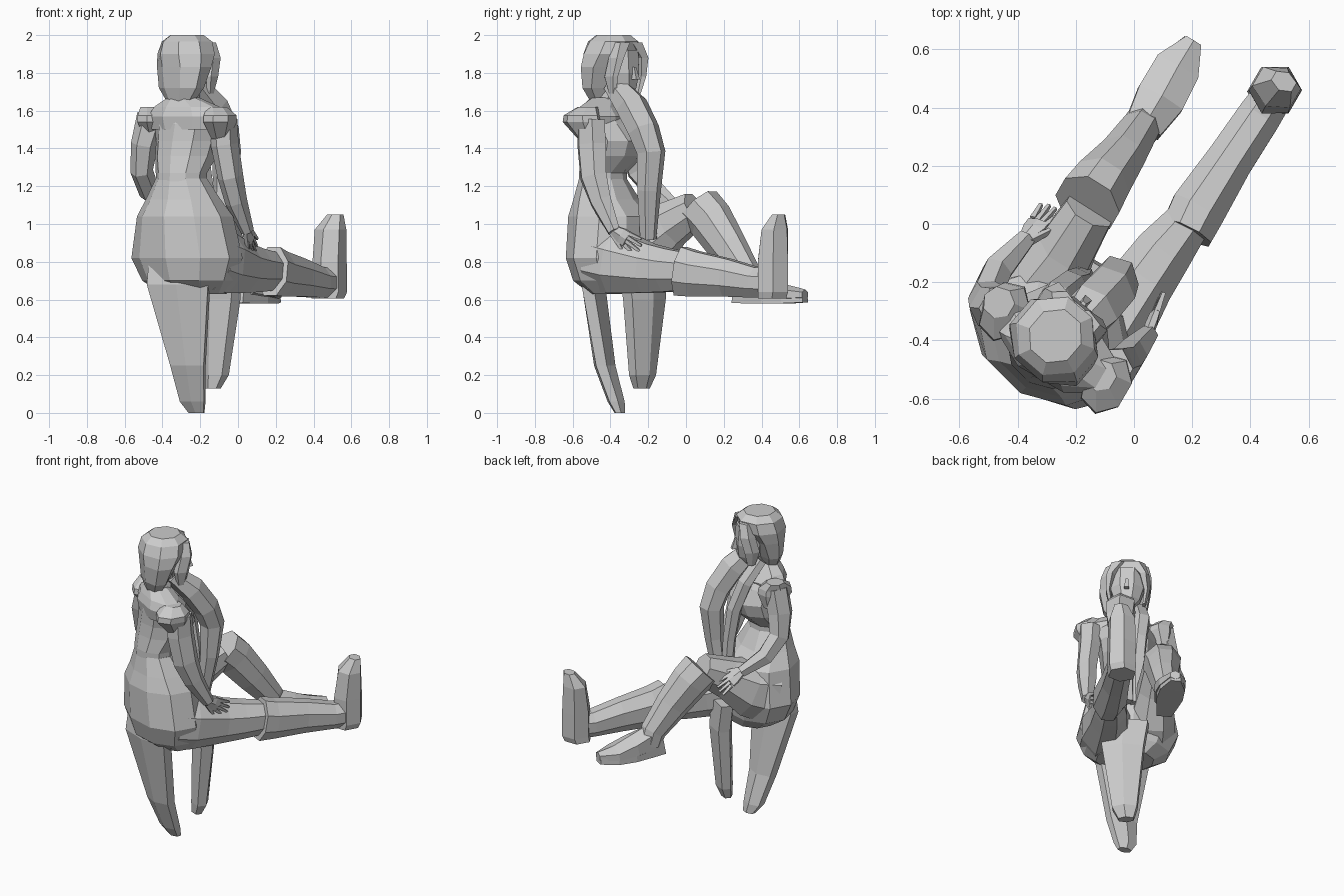
import bpy, bmesh, math
from mathutils import Vector

Z = Vector((0, 0, 1))
U = Vector((0.86, -0.5, 0)).normalized()   # figure's right-hand side
ACROSS = Vector((1, -1, 0)).normalized()
HEAD = Vector((0.76, -0.65, 0)).normalized()  # across the face


def loft(name, rings, n=8, side=U, level=False):
    """Faceted skin through rings of (x, y, z, half width, half depth)."""
    bm = bmesh.new()
    pts = [Vector(r[:3]) for r in rings]
    k = 1 / math.cos(math.pi / n)
    loops = []
    for i, r in enumerate(rings):
        t = Z if level else (pts[min(i + 1, len(pts) - 1)] - pts[max(i - 1, 0)]).normalized()
        s = (side - t * side.dot(t)).normalized()
        w = t.cross(s)
        loops.append([bm.verts.new(pts[i] + s * r[3] * k * math.cos(a) + w * r[4] * k * math.sin(a))
                      for a in (math.tau * (j + 0.5) / n for j in range(n))])
    for a, b in zip(loops, loops[1:]):
        for j in range(n):
            bm.faces.new((a[j], a[(j + 1) % n], b[(j + 1) % n], b[j]))
    bm.faces.new(loops[0])
    bm.faces.new(loops[-1])
    bmesh.ops.recalc_face_normals(bm, faces=bm.faces)
    me = bpy.data.meshes.new(name)
    bm.to_mesh(me)
    bm.free()
    ob = bpy.data.objects.new(name, me)
    bpy.context.collection.objects.link(ob)
    return ob


def hand(name, wrist, tip, spread):
    """Flat palm with four fingers and a thumb."""
    a, b, s = Vector(wrist), Vector(tip), Vector(spread).normalized()
    mid = a.lerp(b, 0.5)
    loft(name + "_palm", [(*a, .025, .018), (*a.lerp(b, .3), .04, .018), (*mid, .042, .015)], 6, s)
    for i in range(4):
        o = (i - 1.5) * 0.022
        end = mid.lerp(b, (0.85, 1, 0.97, 0.8)[i]) + s * o * 1.4
        loft(f"{name}_finger_{i}", [(*(mid + s * o), .01, .01), (*end, .006, .006)], 4, s)
    loft(name + "_thumb", [(*(a - s * .02), .012, .012), (*(mid - s * .065), .007, .007)], 4, s)


# Torso, hips and neck
loft("torso", [(-.3, -.44, 1.18, .13, .12), (-.3, -.44, 1.27, .135, .115), (-.275, -.39, 1.36, .16, .155),
               (-.26, -.375, 1.44, .17, .165), (-.265, -.405, 1.53, .18, .13),
               (-.27, -.43, 1.62, .15, .08)], 10, level=True)
loft("skirt", [(-.23, -.36, .63, .17, .13), (-.26, -.38, .7, .25, .19), (-.27, -.385, .82, .3, .215),
               (-.28, -.39, 1.04, .255, .21), (-.29, -.42, 1.13, .2, .155),
               (-.3, -.44, 1.24, .135, .115)], 10, level=True)
loft("neck", [(-.28, -.43, 1.55, .07, .065), (-.27, -.4, 1.74, .055, .055)], 6, level=True)
loft("shoulder_shawl", [(-.26, -.43, 1.5, .2, .11), (-.26, -.43, 1.57, .22, .12),
                        (-.27, -.44, 1.62, .18, .09), (-.29, -.43, 1.67, .08, .065)], 8, level=True)

# Coat tails hanging below the seat
loft("rear_tail", [(-.31, -.48, .8, .16, .05), (-.315, -.49, .68, .165, .055), (-.265, -.43, .25, .09, .05),
                   (-.24, -.37, .06, .065, .04), (-.22, -.35, 0, .04, .025)], 6,
     Vector((1, -.2, 0)), True)
loft("front_tail", [(-.11, -.23, .78, .15, .06), (-.1, -.22, .6, .125, .06), (-.12, -.23, .2, .075, .045),
                    (-.135, -.235, .13, .045, .03)], 6, ACROSS, True)

# Straight leg with upturned boot, skirt draped over its thigh
loft("right_thigh", [(-.16, -.46, .82, .15, .17), (-.09, -.36, .795, .15, .165), (.03, -.2, .765, .11, .13),
                     (.1, -.1, .755, .1, .115), (.18, 0, .75, .08, .1)], 8)
loft("right_boot", [(.18, -.03, .75, .09, .13), (.22, .05, .735, .095, .12), (.33, .22, .715, .08, .1),
                    (.43, .37, .69, .075, .08), (.47, .43, .69, .07, .08)], 8)
loft("right_foot", [(.475, .455, .605, .075, .075), (.485, .46, .64, .08, .08), (.485, .46, .8, .078, .08),
                    (.49, .47, .97, .075, .065), (.515, .49, 1.05, .04, .03)], 6, level=True)

# Bent leg with flat boot
loft("left_thigh", [(-.39, -.32, .87, .15, .2), (-.31, -.2, .91, .135, .17), (-.23, -.08, 1, .1, .12),
                    (-.15, .05, 1.08, .085, .09)], 8)
loft("left_boot", [(-.16, .07, 1.09, .11, .115), (-.12, .13, 1.02, .1, .115), (-.05, .22, .88, .08, .1),
                   (.015, .32, .73, .065, .075), (.03, .34, .65, .065, .065)], 8)
loft("left_foot", [(.03, .33, .68, .065, .08), (.09, .43, .655, .085, .06), (.15, .54, .63, .08, .04),
                   (.205, .63, .625, .03, .025)], 6)
loft("left_sole", [(-.01, .27, .63, .045, .05), (.03, .34, .615, .06, .035), (.09, .44, .605, .08, .025),
                   (.15, .54, .6, .075, .02), (.2, .63, .605, .03, .02)], 4)

# Shoulder caps and arms
for name, x, y in (("right", -.095, -.55), ("left", -.445, -.3)):
    loft(name + "_shoulder_cap", [(x, y + .03, 1.45, .04, .05), (x, y, 1.54, .075, .1),
                                  (x, y, 1.575, .075, .095), (x - .02, y + .03, 1.62, .05, .05)], 7, level=True)
loft("right_arm", [(-.08, -.5, 1.55, .065, .07), (-.07, -.5, 1.42, .06, .075), (-.04, -.49, 1.25, .055, .07),
                   (-.01, -.45, 1.12, .05, .055), (.05, -.38, .96, .03, .032)], 6)
loft("left_arm", [(-.455, -.29, 1.57, .07, .07), (-.495, -.28, 1.42, .06, .07), (-.51, -.25, 1.28, .05, .06),
                  (-.47, -.16, 1.17, .048, .05), (-.37, -.05, 1.08, .03, .032)], 6)
hand("right_hand", (.045, -.385, .97), (.095, -.24, .87), (.2, .3, .7))
hand("left_hand", (-.37, -.05, 1.08), (-.28, .06, .98), (-.5, .3, -.5))

# Head: hair shell, face, nose and side fringe
loft("hair_shell", [(-.305, -.44, 1.64, .07, .05), (-.3, -.44, 1.72, .13, .075), (-.285, -.425, 1.83, .152, .105),
                    (-.275, -.4, 1.9, .152, .135), (-.27, -.385, 1.965, .13, .13),
                    (-.27, -.385, 2, .085, .09)], 8, HEAD, True)
loft("face", [(-.22, -.325, 1.67, .035, .035), (-.23, -.34, 1.72, .075, .075), (-.23, -.34, 1.8, .1, .085),
              (-.24, -.345, 1.92, .1, .085)], 8, HEAD, True)
loft("nose", [(-.167, -.267, 1.765, .015, .018), (-.175, -.275, 1.83, .008, .008)], 4, HEAD, True)
for name, s in (("right", 1), ("left", -1)):
    loft(name + "_fringe", [(-.235 + s * o * HEAD.x + .65 * f, -.34 + s * o * HEAD.y + .76 * f, z, a, b)
                            for o, f, z, a, b in ((.05, .05, 1.96, .045, .03), (.1, .045, 1.88, .025, .04),
                                                  (.115, .02, 1.78, .014, .04), (.1, .02, 1.69, .01, .02))],
         5, HEAD, True)

# Long locks falling over the chest
loft("right_lock", [(-.22, -.38, 1.74, .06, .05), (-.14, -.29, 1.63, .085, .07), (-.08, -.225, 1.5, .08, .07),
                    (-.06, -.185, 1.38, .07, .065), (-.07, -.195, 1.18, .06, .05),
                    (-.11, -.2, .92, .04, .035)], 6, ACROSS)
loft("left_lock", [(-.31, -.34, 1.7, .05, .035), (-.26, -.25, 1.57, .055, .04), (-.21, -.21, 1.4, .05, .04),
                   (-.18, -.2, 1.2, .05, .035), (-.17, -.18, .92, .035, .03)], 6, ACROSS)
